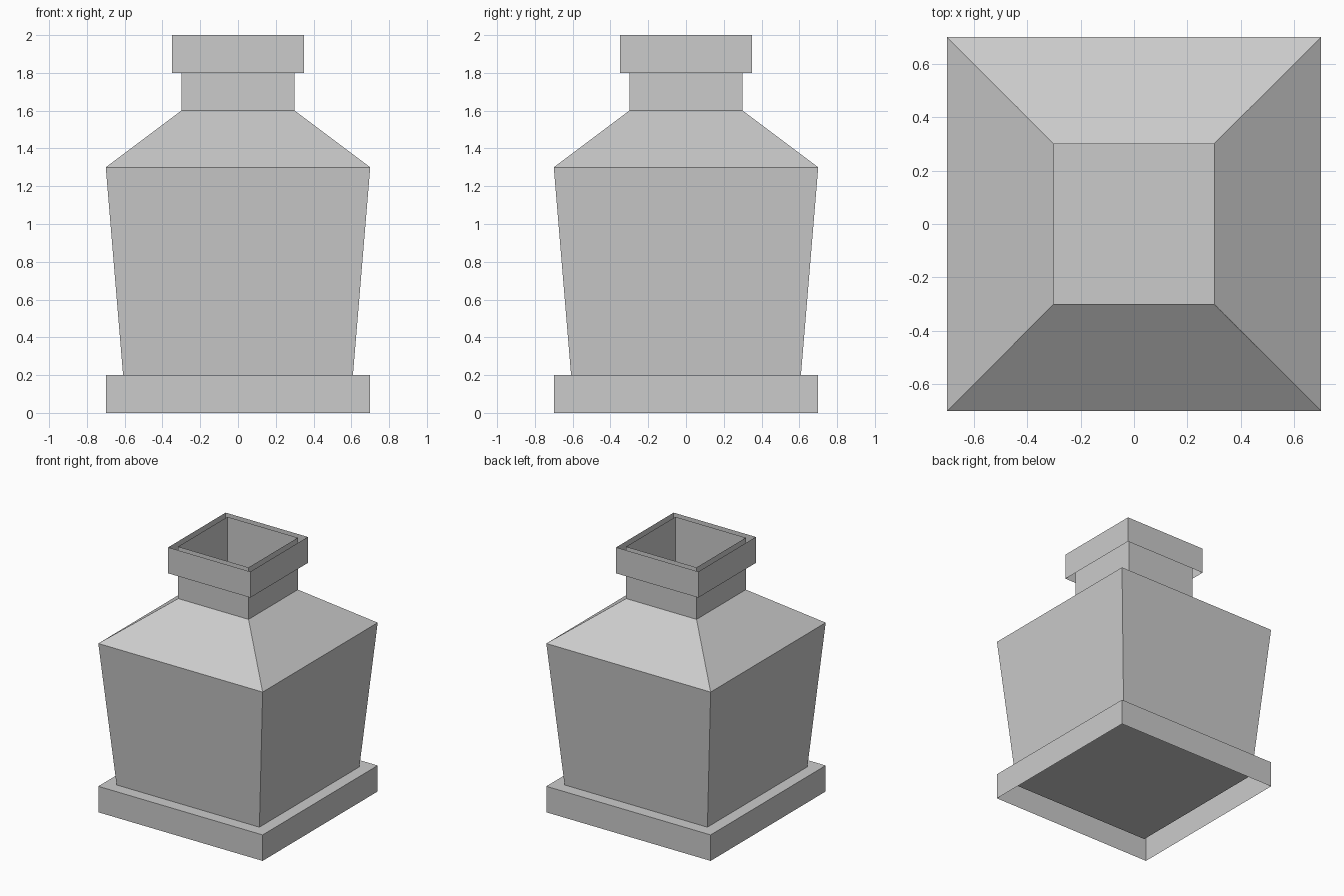
import bpy
import bmesh

cube = bpy.data.objects.get("Cube")
if cube:
    bpy.data.objects.remove(cube, do_unlink=True)

grey = bpy.data.materials.new("plain grey")
grey.use_nodes = True
colour = (0.6, 0.6, 0.6, 1)
grey.diffuse_color = colour
grey.node_tree.nodes["Principled BSDF"].inputs["Base Color"].default_value = colour


def square_shell(name, profile, cap=None):
    """Join square rings of (half width, height); cap closes one ring."""
    bm = bmesh.new()
    rings = []
    for half, z in profile:
        corners = ((-1, -1), (1, -1), (1, 1), (-1, 1))
        rings.append([bm.verts.new((x * half, y * half, z)) for x, y in corners])
    for low, high in zip(rings, rings[1:]):
        for i in range(4):
            j = (i + 1) % 4
            bm.faces.new((low[i], low[j], high[j], high[i]))
    if cap is not None:
        bm.faces.new(rings[cap])
    bmesh.ops.recalc_face_normals(bm, faces=bm.faces)
    mesh = bpy.data.meshes.new(name)
    bm.to_mesh(mesh)
    bm.free()
    mesh.materials.append(grey)
    obj = bpy.data.objects.new(name, mesh)
    bpy.context.collection.objects.link(obj)
    return obj


# Plinth, hollow underneath
square_shell("base", [(0.7, 0), (0.7, 0.2)], cap=-1)

# Flared body sunk into the plinth, sloping shoulder and open neck
square_shell("body_and_neck", [(0.6, 0.1), (0.7, 1.3), (0.3, 1.6), (0.3, 2)], cap=0)

# Loose band around the mouth
square_shell("collar", [(0.35, 1.8), (0.35, 2)])
